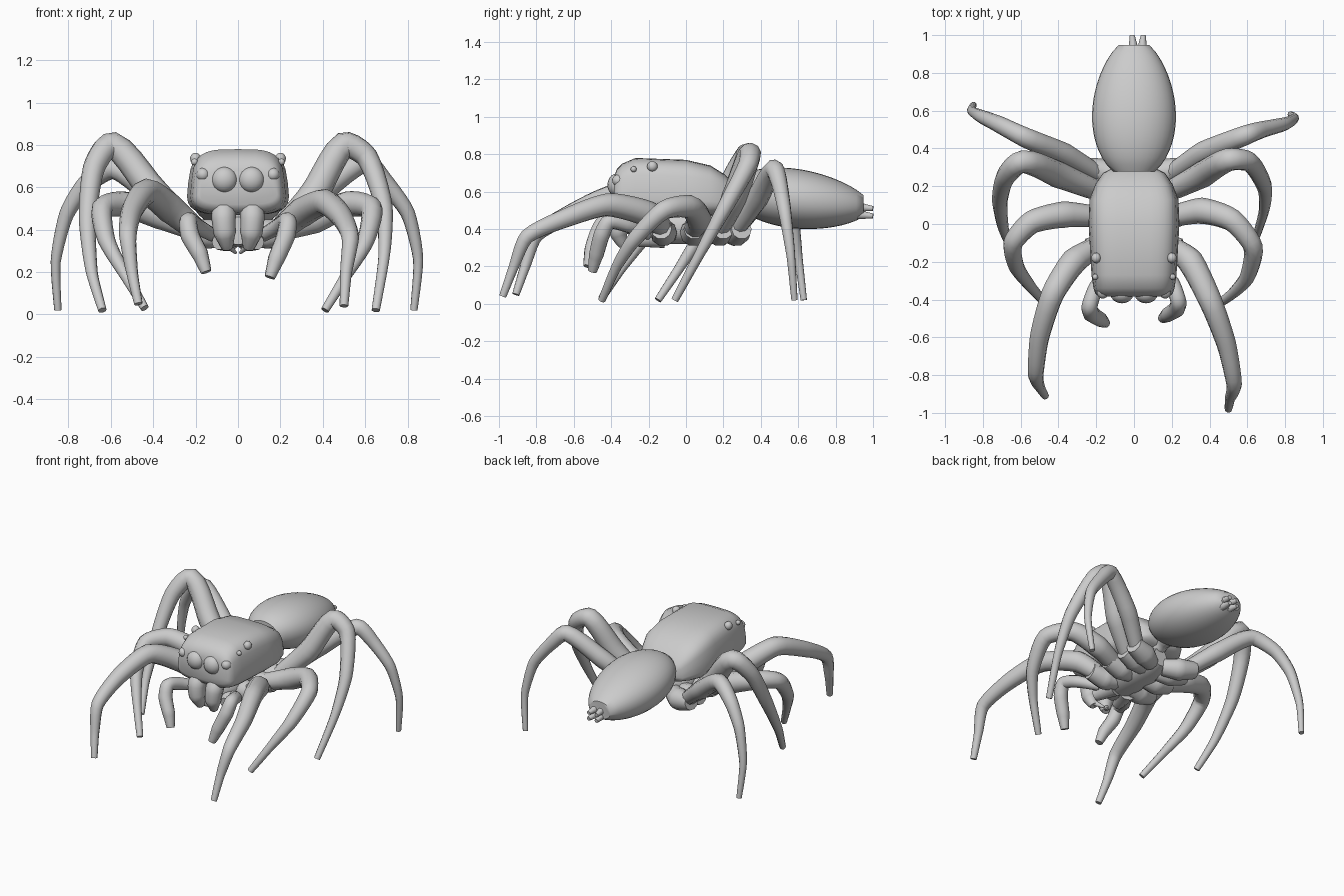
import bpy, bmesh, math
from mathutils import Vector

if "Cube" in bpy.data.objects:
    bpy.data.objects.remove(bpy.data.objects["Cube"])

grey = bpy.data.materials.new("plain_grey")
grey.use_nodes = True
grey.diffuse_color = (.6, .6, .6, 1)
grey.node_tree.nodes["Principled BSDF"].inputs["Base Color"].default_value = grey.diffuse_color


def select_only(ob):
    bpy.ops.object.select_all(action='DESELECT')
    ob.select_set(True)
    bpy.context.view_layer.objects.active = ob


def finish(ob, name):
    ob.name = name
    ob.data.materials.clear()
    ob.data.materials.append(grey)
    select_only(ob)
    bpy.ops.object.shade_smooth_by_angle(angle=math.radians(50))


def link_new(name, data):
    ob = bpy.data.objects.new(name, data)
    bpy.context.collection.objects.link(ob)
    return ob


def rounded(value, power):
    return math.copysign(abs(value) ** (2 / power), value)


def loft(name, rings, power, taper=0, sides=32):
    """Superellipse sections along y: (y, half width, bottom, top), narrowing upward by taper."""
    bm = bmesh.new()
    loops = []
    for y, width, low, high in rings:
        loop = []
        for i in range(sides):
            angle = math.tau * i / sides
            up = rounded(math.sin(angle), power)
            x = width * rounded(math.cos(angle), power) * (1 - taper * up)
            loop.append(bm.verts.new((x, y, (low + high) / 2 + (high - low) / 2 * up)))
        loops.append(loop)
    for near, far in zip(loops, loops[1:]):
        for i in range(sides):
            j = (i + 1) % sides
            bm.faces.new((near[i], near[j], far[j], far[i]))
    bm.faces.new(loops[0])
    bm.faces.new(loops[-1])
    bmesh.ops.recalc_face_normals(bm, faces=bm.faces)
    mesh = bpy.data.meshes.new(name)
    bm.to_mesh(mesh)
    bm.free()
    finish(link_new(name, mesh), name)


def limb(name, points, radii):
    """Tapered round tube of nearly straight segments with softened joints."""
    curve = bpy.data.curves.new(name, 'CURVE')
    curve.dimensions = '3D'
    curve.bevel_depth = 1
    curve.bevel_resolution = 3
    curve.resolution_u = 5
    curve.use_fill_caps = True
    spline = curve.splines.new('BEZIER')
    spline.bezier_points.add(len(points) - 1)
    points = [Vector(p) for p in points]
    befores = points[:1] + points[:-1]
    afters = points[1:] + points[-1:]
    for knot, before, point, after, radius in zip(spline.bezier_points, befores, points,
                                                  afters, radii):
        along = (after - before).normalized()
        knot.handle_left_type = knot.handle_right_type = 'FREE'
        knot.co = point
        knot.radius = radius
        knot.handle_left = point - along * (point - before).length * .22
        knot.handle_right = point + along * (after - point).length * .22
    select_only(link_new(name, curve))
    bpy.ops.object.convert(target='MESH')
    finish(bpy.context.view_layer.objects.active, name)


def ball(name, location, size):
    bpy.ops.mesh.primitive_uv_sphere_add(segments=16, ring_count=10, location=location)
    bpy.context.object.scale = size
    finish(bpy.context.object, name)


# Boxy head shell
loft("head_shell", [(-.385, .18, .52, .68), (-.37, .2, .49, .72), (-.34, .21, .48, .75),
                    (-.27, .22, .47, .78), (0, .235, .47, .77), (.13, .23, .47, .74),
                    (.21, .2, .48, .69), (.27, .16, .49, .63), (.3, .1, .52, .58)],
     power=3.8, taper=.08)

# Egg-shaped abdomen, sloping down to a blunt rear
abdomen_rings = []
for step in range(1, 20):
    t = step / 20
    swell = math.sin(math.pi * t ** .85) ** .5
    middle = .6 - .08 * t
    abdomen_rings.append((.24 + .745 * t, .222 * swell, middle - .16 * swell, middle + .16 * swell))
loft("abdomen", abdomen_rings, power=2.1)

# Underside and waist
loft("underside_plate", [(-.24, .06, .33, .46), (-.17, .12, .32, .5),
                         (.16, .12, .32, .5), (.26, .05, .36, .48)], power=2.2)
limb("waist", [(0, .18, .48), (0, .27, .52), (0, .36, .55)], [.06, .05, .07])

# Parts that are the same on both sides
for side, s in (("left", 1), ("right", -1)):
    for level, z in (("lower", .47), ("upper", .51)):
        limb(f"{level}_spinneret_{side}",
             [(.02 + s * .025, .9, z + .01), (.02 + s * .025, .95, z + .005), (.02 + s * .03, 1, z)],
             [.026, .022, .013])
    ball(f"main_eye_{side}", (s * .064, -.37, .636), (.061, .05, .061))
    ball(f"front_side_eye_{side}", (s * .165, -.36, .66), (.032, .035, .032))
    ball(f"small_eye_{side}", (s * .205, -.28, .72), (.016, .016, .016))
    ball(f"rear_eye_{side}", (s * .2, -.18, .735), (.026, .028, .028))
    limb(f"jaw_{side}", [(s * .065, -.31, .52), (s * .068, -.355, .46),
                         (s * .062, -.36, .38), (s * .05, -.335, .31)], [.055, .058, .052, .025])
    limb(f"fang_{side}", [(s * .05, -.33, .33), (s * .01, -.28, .29)], [.02, .006])
    limb(f"mouth_plate_{side}", [(s * .05, -.13, .36), (s * .09, -.27, .34)], [.065, .035])

# Feelers beside the jaws, the right one reaching further forward and less far down
for side, s, forward, lift in (("left", 1, 0, 0), ("right", -1, .025, .025)):
    limb(f"feeler_{side}",
         [(s * .11, -.2, .37), (s * .2, -.31 - forward, .42), (s * .235, -.41 - forward, .44),
          (s * .225, -.45 - forward, .37), (s * .18, -.48 - forward, .26 + lift),
          (s * .15, -.5 - forward, .175 + lift)],
         [.03, .04, .042, .045, .04, .025])


def walking_leg(name, side, hip_y, points, thickness=1):
    """Hip joint and tapering leg; x is measured outward from the middle."""
    s = 1 if side == "left" else -1
    limb(f"{name}_hip_{side}", [(s * .05, hip_y * .8, .385), (s * .14, hip_y, .38),
                                (s * .25, hip_y * 1.1, .4)], [.055, .073, .055])
    path = [(s * .2, hip_y, .4)] + [(s * x, y, z) for x, y, z in points]
    radii = [thickness * r for r in (.055, .07, .062, .052, .041, .028, .02)]
    limb(f"{name}_{side}", path, radii)


# Walking legs, each in its own pose
walking_leg("front_leg", "left", -.12, [
    (.3, -.2, .48), (.41, -.42, .53), (.49, -.64, .46),
    (.53, -.85, .36), (.51, -.92, .2), (.5, -.98, .04)])
walking_leg("front_leg", "right", -.12, [
    (.32, -.2, .5), (.43, -.37, .58), (.5, -.6, .49),
    (.52, -.8, .37), (.5, -.86, .2), (.47, -.91, .05)])
walking_leg("second_leg", "left", .04, [
    (.36, .07, .45), (.52, .02, .52), (.63, -.12, .5),
    (.6, -.28, .34), (.52, -.37, .2), (.41, -.45, .02)])
walking_leg("second_leg", "right", .04, [
    (.37, .05, .47), (.54, .01, .52), (.64, -.1, .5),
    (.62, -.23, .35), (.54, -.34, .2), (.44, -.45, .03)])
walking_leg("third_leg", "left", .18, [
    (.36, .26, .57), (.5, .34, .8), (.61, .33, .74),
    (.69, .2, .5), (.69, .08, .28), (.65, -.06, .02)])
walking_leg("third_leg", "right", .18, [
    (.4, .26, .58), (.59, .33, .8), (.68, .25, .69),
    (.71, .12, .44), (.69, -.03, .2), (.64, -.15, .02)])
walking_leg("back_leg", "left", .27, [
    (.37, .38, .56), (.59, .47, .72), (.68, .5, .64),
    (.8, .53, .48), (.85, .56, .26), (.83, .58, .02)], thickness=.85)
walking_leg("back_leg", "right", .27, [
    (.37, .37, .54), (.58, .46, .69), (.72, .53, .61),
    (.81, .57, .47), (.86, .6, .25), (.85, .63, .02)], thickness=.85)
